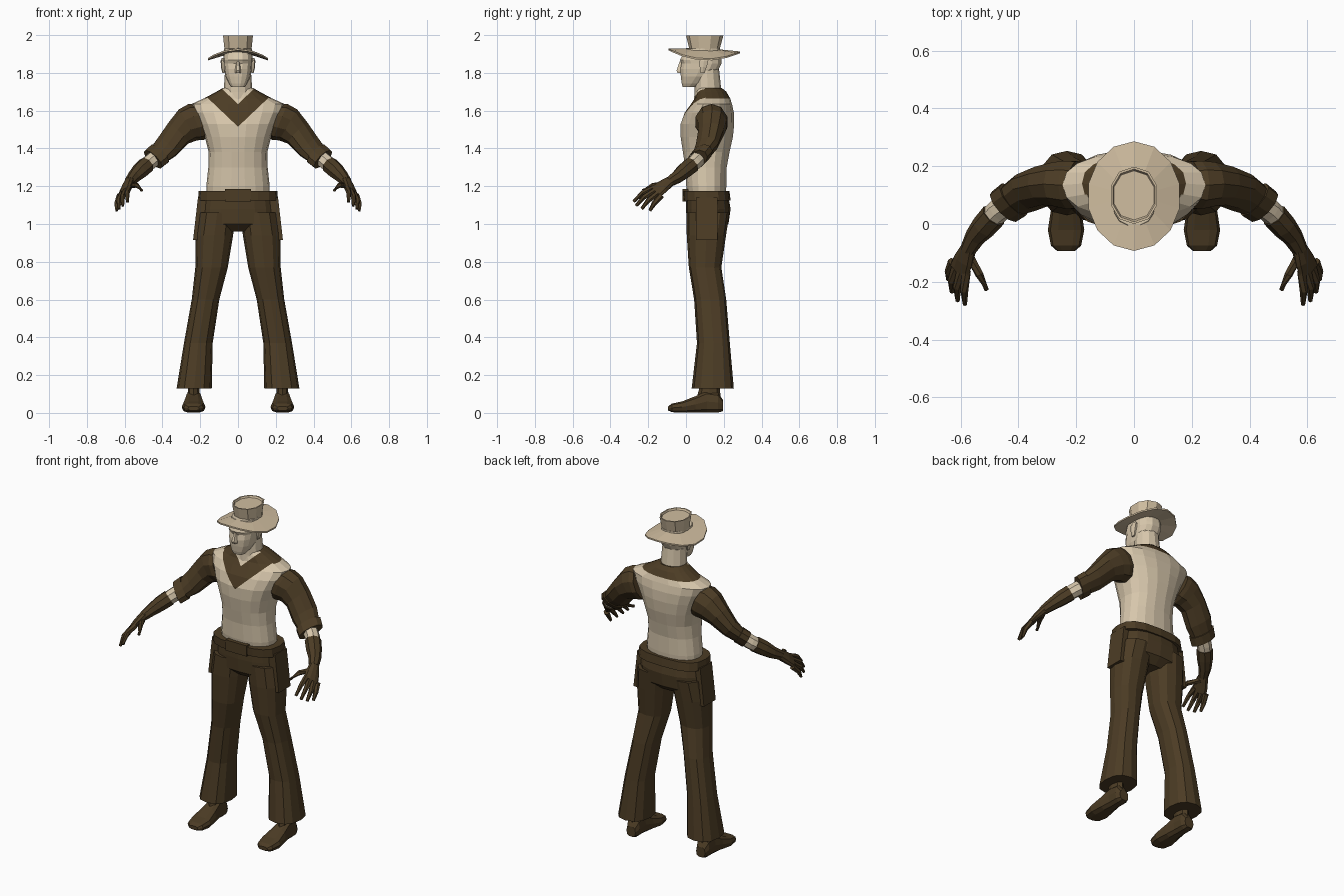
import bpy, bmesh, math
from mathutils import Vector


def material(name, rgb):
    m = bpy.data.materials.new(name)
    m.diffuse_color = (*rgb, 1)
    return m


CREAM = material("cream", (0.68, 0.57, 0.41))
TAN = material("hat tan", (0.63, 0.51, 0.35))
BROWN = material("dark brown", (0.072, 0.045, 0.018))


def loft(name, rings, mats, n=12, e=2.0, phase=0.0, mirror=False):
    """Skin a row of rings; each ring is (centre, half axis u, half axis v)."""
    bm = bmesh.new()
    rows = []
    for c, u, v in rings:
        row = []
        for i in range(n):
            a = phase + 2 * math.pi * i / n
            ca, sa = math.cos(a), math.sin(a)
            ca = math.copysign(abs(ca) ** (2 / e), ca)
            sa = math.copysign(abs(sa) ** (2 / e), sa)
            row.append(bm.verts.new(Vector(c) + Vector(u) * ca + Vector(v) * sa))
        rows.append(row)
    for a, b in zip(rows, rows[1:]):
        for i in range(n):
            j = (i + 1) % n
            bm.faces.new((a[i], a[j], b[j], b[i]))
    bm.faces.new(rows[0][::-1])
    bm.faces.new(rows[-1])
    bmesh.ops.recalc_face_normals(bm, faces=bm.faces)
    me = bpy.data.meshes.new(name)
    bm.to_mesh(me)
    bm.free()
    for m in mats:
        me.materials.append(m)
    ob = bpy.data.objects.new(name, me)
    bpy.context.collection.objects.link(ob)
    if mirror:
        ob.modifiers.new("Mirror", 'MIRROR')
    return ob


def column(name, sections, mat, cx=None, **kw):
    """Loft of level rings: (z, half width, y front, y back[, centre x])."""
    rings = []
    for s in sections:
        z, rx, yf, yb = s[:4]
        x = s[4] if len(s) > 4 else 0
        rings.append(((x, (yf + yb) / 2, z), (rx, 0, 0), (0, (yb - yf) / 2, 0)))
    return loft(name, rings, mat, **kw)


def tube(name, pts, mat, n=8, mirror=True):
    """Round limb along points (x, y, z, radius)."""
    P = [Vector(p[:3]) for p in pts]
    rings = []
    for i, p in enumerate(P):
        t = (P[min(i + 1, len(P) - 1)] - P[max(i - 1, 0)]).normalized()
        u = t.cross(Vector((0.3, 0.9, 0.3))).normalized()
        rings.append((p, u * pts[i][3], t.cross(u) * pts[i][3]))
    return loft(name, rings, mat, n=n, mirror=mirror)


# Torso: vest, with shirt V-neck and open throat cut in at the front
torso = column("vest_torso", [
    (1.14, .165, .01, .21), (1.20, .168, .0, .215), (1.30, .157, -.005, .217),
    (1.38, .155, -.018, .232), (1.46, .175, -.03, .25), (1.53, .203, -.03, .257),
    (1.59, .234, -.008, .255), (1.635, .247, .025, .245), (1.665, .18, .045, .235),
    (1.70, .115, .052, .215), (1.72, .08, .06, .19)], [CREAM, BROWN], n=18, e=2.3)
bm = bmesh.new()
bm.from_mesh(torso.data)
for base in (1.515, 1.635):
    for s in (-1, 1):
        fs = [f for f in bm.faces
              if f.calc_center_median().y < .1 and f.calc_center_median().x * s > -.03]
        geom = fs + list({e for f in fs for e in f.edges}) + list({v for f in fs for v in f.verts})
        bmesh.ops.bisect_plane(bm, geom=geom, dist=1e-5, plane_co=(0, 0, base),
                               plane_no=(-.95 * s, 0, 1))
for f in bm.faces:
    c = f.calc_center_median()
    h = c.z - .95 * abs(c.x)
    if c.y < .1:
        f.material_index = 1 if 1.515 < h < 1.635 else 0
    else:
        f.material_index = 1 if c.z > 1.67 else 0
bm.to_mesh(torso.data)
bm.free()

# Sleeve: the first ring follows the vest armhole
loft("sleeve", [
    ((.195, .135, 1.545), (.035, 0, .09), (0, .085, 0)),
    ((.222, .135, 1.54), (.04, 0, .095), (0, .088, 0)),
    ((.265, .138, 1.525), (.048, 0, .082), (0, .08, 0)),
    ((.315, .132, 1.482), (.052, 0, .056), (.012, .07, 0)),
    ((.375, .108, 1.41), (.046, .012, .05), (.02, .062, 0)),
    ((.415, .085, 1.372), (.036, .01, .044), (.025, .05, 0)),
    ((.415, .085, 1.372), (.041, .012, .050), (.03, .055, 0)),
    ((.45, .06, 1.342), (.039, .012, .049), (.03, .052, 0))],
    [BROWN], n=10, mirror=True)

# Bare forearm band and glove
tube("forearm", [(.42, .08, 1.365, .043), (.47, .045, 1.325, .042), (.51, .005, 1.29, .039)], [CREAM])
tube("glove_cuff", [(.485, .03, 1.312, .046), (.52, -.01, 1.28, .044),
                    (.55, -.045, 1.25, .036), (.575, -.09, 1.222, .028)], [BROWN])
across = Vector((.048, .04, -.04)).normalized()
along = Vector((.032, -.075, -.055)).normalized()
flat = along.cross(across).normalized()
loft("glove_palm", [(c, across * w, flat * t) for c, w, t in (
    ((.572, -.083, 1.226), .028, .027), ((.59, -.125, 1.197), .042, .022),
    ((.605, -.162, 1.168), .046, .015))], [BROWN], n=10, mirror=True)
fingers = {
    "index_finger": ((.58, -.165, 1.19), (.587, -.23, 1.165), (.585, -.278, 1.118)),
    "middle_finger": ((.598, -.163, 1.175), (.612, -.22, 1.145), (.61, -.265, 1.096)),
    "ring_finger": ((.615, -.15, 1.16), (.631, -.198, 1.127), (.63, -.235, 1.08)),
    "little_finger": ((.627, -.13, 1.15), (.642, -.168, 1.11), (.642, -.192, 1.07)),
    "thumb": ((.572, -.105, 1.205), (.535, -.175, 1.205), (.51, -.228, 1.178))}
for name, (a, b, c) in fingers.items():
    tube(name, [(*a, .017), (*b, .014), (*c, .008)], [BROWN], n=6)

# Trousers: hips and flared legs
column("trouser_hips", [(1.17, .185, .002, .22), (1.08, .198, 0, .236),
                        (1.0, .205, .005, .225), (.96, .13, .05, .18)], [BROWN], n=16, e=2.4)
column("trouser_leg", [
    (1.06, .1, .003, .23, .11), (.94, .1, .004, .212, .126), (.77, .086, .015, .187, .14),
    (.60, .073, .043, .213, .172), (.37, .076, .058, .232, .21), (.13, .093, .03, .253, .232)],
    [BROWN], n=12, e=2.4, mirror=True)

# Belt, buckle and hip pockets
column("belt", [(1.125, .212, -.015, .236), (1.175, .208, -.018, .23)], [BROWN], n=16, e=2.8)
Q = math.pi / 4
R2 = math.sqrt(2)
column("buckle", [(1.12, .07 * R2, -.027, .03), (1.185, .07 * R2, -.027, .03)],
       [BROWN], n=4, phase=Q)
column("hip_pocket", [(1.14, .024 * R2, .03, .19, .188), (.915, .034 * R2, .03, .19, .204)],
       [BROWN], n=4, phase=Q, mirror=True)

# Shoes: rings along y, plus ankle
loft("shoe", [((.235, y, (a + b) / 2), (w, 0, 0), (0, 0, (b - a) / 2)) for y, w, a, b in (
    (-.094, .03, .012, .035), (-.075, .052, .003, .05), (-.02, .063, 0, .062),
    (.05, .052, 0, .09), (.11, .042, 0, .12), (.17, .042, 0, .11), (.195, .03, .008, .07))],
    [BROWN], n=10, e=2.8, mirror=True)
column("ankle", [(.06, .036, .05, .185, .235), (.12, .03, .068, .18, .235),
                 (.22, .032, .075, .185, .235)], [BROWN], n=8, mirror=True)

# Neck and head
column("neck", [(1.62, .085, .04, .20), (1.70, .076, .045, .188), (1.82, .068, .045, .175)],
       [CREAM], n=12)
column("head", [
    (1.725, .036, -.018, .05), (1.745, .05, -.024, .085), (1.78, .066, -.029, .135),
    (1.82, .074, -.032, .175), (1.85, .076, -.026, .19), (1.868, .077, -.034, .19),
    (1.93, .073, -.005, .18)], [CREAM], n=14, e=2.5)
column("nose", [(1.80, .018, -.048, 0), (1.812, .018, -.054, 0), (1.86, .009, -.036, 0)],
       [CREAM], n=6)
column("ear", [(1.80, .006, .075, .098, .077), (1.83, .01, .07, .112, .08),
               (1.865, .011, .068, .122, .081), (1.88, .006, .08, .115, .079)],
       [CREAM], n=6, mirror=True)

# Hat: crown with a dished top, and a brim that droops at the sides
column("hat_crown", [(1.90, .075, .018, .178), (1.925, .075, .018, .178),
                     (1.998, .083, .0, .198), (1.998, .076, .008, .19),
                     (1.988, .072, .014, .184)], [TAN], n=10, e=2.2, phase=math.pi / 10)
brim = column("hat_brim", [(1.905, .07, .025, .17), (1.912, .162, -.093, .286),
                           (1.921, .162, -.093, .286), (1.928, .07, .025, .17)],
              [TAN], n=14, phase=math.pi / 14)
for v in brim.data.vertices:
    v.co.z -= .045 * (v.co.x / .16) ** 2 + .04 * (v.co.y - .098)
